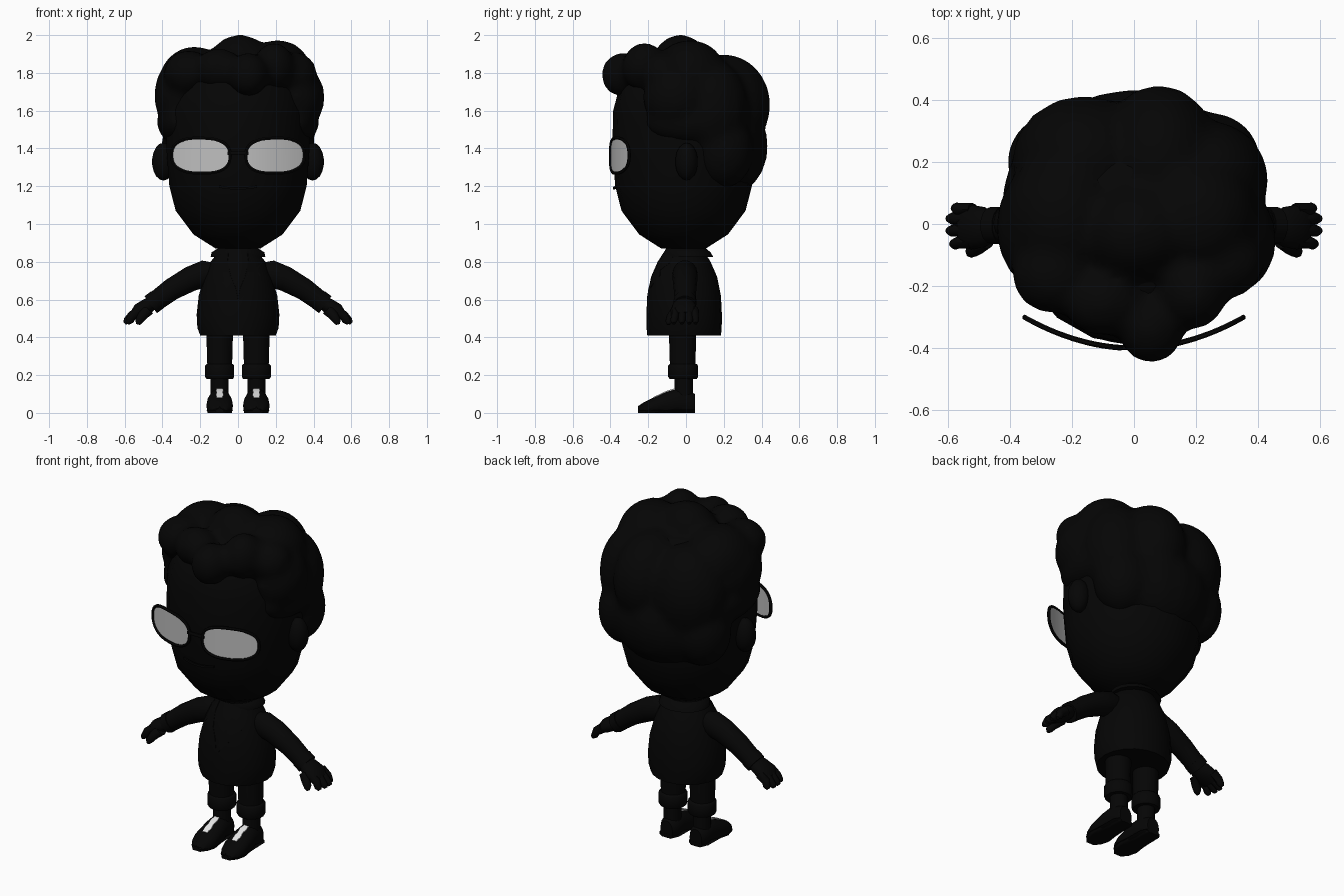
import bpy, bmesh, math
from mathutils import Vector

if "Cube" in bpy.data.objects:
    bpy.data.objects.remove(bpy.data.objects["Cube"])


def material(name, value):
    m = bpy.data.materials.new(name)
    m.use_nodes = True
    col = (value, value, value, 1)
    m.diffuse_color = col
    m.node_tree.nodes["Principled BSDF"].inputs["Base Color"].default_value = col
    return m


BLACK = material("black", 0.0015)
LENS = material("lens_grey", 0.52)
WHITE = material("lace_white", 0.8)
X, Y, Z = Vector((1, 0, 0)), Vector((0, 1, 0)), Vector((0, 0, 1))


def finish(name, bm, mat=BLACK, angle=50):
    bmesh.ops.recalc_face_normals(bm, faces=bm.faces)
    mesh = bpy.data.meshes.new(name)
    bm.to_mesh(mesh)
    bm.free()
    mesh.materials.append(mat)
    ob = bpy.data.objects.new(name, mesh)
    bpy.context.collection.objects.link(ob)
    bpy.ops.object.select_all(action="DESELECT")
    ob.select_set(True)
    bpy.context.view_layer.objects.active = ob
    bpy.ops.object.shade_smooth_by_angle(angle=math.radians(angle))
    return ob


def loft(name, path, side=Y, n=14, straight=None, closed=False):
    """Skin elliptical rings (x, y, z, radius along side, other radius)."""
    bm = bmesh.new()
    pts = [Vector(p[:3]) for p in path]
    rings = []
    for i, p in enumerate(path):
        if closed:
            t = pts[(i + 1) % len(pts)] - pts[i - 1]
        else:
            t = pts[min(i + 1, len(pts) - 1)] - pts[max(i - 1, 0)]
        u = straight or side.cross(t).normalized()
        rings.append([bm.verts.new(pts[i] + side * p[3] * math.cos(a) + u * p[4] * math.sin(a))
                      for a in (2 * math.pi * k / n for k in range(n))])
    pairs = list(zip(rings, rings[1:]))
    if closed:
        pairs.append((rings[-1], rings[0]))
    for a, b in pairs:
        for k in range(n):
            bm.faces.new((a[k], a[(k + 1) % n], b[(k + 1) % n], b[k]))
    if not closed:
        bm.faces.new(rings[0])
        bm.faces.new(rings[-1])
    return finish(name, bm)


def blobs(name, items, seg=16):
    """One mesh of several ellipsoids given as (centre, radii)."""
    bm = bmesh.new()
    for c, r in items:
        new = bmesh.ops.create_uvsphere(bm, u_segments=seg, v_segments=seg * 3 // 4, radius=1)
        for v in new["verts"]:
            v.co = Vector([c[i] + v.co[i] * r[i] for i in range(3)])
    return finish(name, bm, angle=80)


def plate(name, points, mat, thick):
    """Strip of paired points given a thin solid body."""
    bm = bmesh.new()
    rows = [[bm.verts.new(p) for p in pair] for pair in points]
    for a, b in zip(rows, rows[1:]):
        bm.faces.new((a[0], a[1], b[1], b[0]))
    bmesh.ops.recalc_face_normals(bm, faces=bm.faces)
    bmesh.ops.solidify(bm, geom=bm.faces[:], thickness=thick)
    return finish(name, bm, mat, 30)


def lerp(table, t, col):
    """Read a column of a table whose first column rises."""
    for a, b in zip(table, table[1:]):
        if a[0] <= t <= b[0]:
            return a[col] + (b[col] - a[col]) * (t - a[0]) / (b[0] - a[0])


# Head
HEAD = [(.87, .12), (.945, .24), (1.07, .335), (1.2, .369), (1.4, .385),
        (1.6, .38), (1.75, .34), (1.87, .2)]
loft("head", [(0, -.013, z, r * .98, r) for z, r in HEAD], n=18, straight=X)

# Hair: clumps melted into one lumpy mass
hair = [
    # crown
    ((.01, -.03, 1.79), (.19, .17, .213)),
    ((.21, .02, 1.78), (.19, .2, .195)),
    ((-.23, .02, 1.75), (.19, .22, .19)),
    # temples
    ((-.3, -.01, 1.68), (.145, .2, .2)),
    ((.31, -.05, 1.67), (.15, .18, .18)),
    # back of the head
    ((.08, .2, 1.63), (.2, .25, .27)),
    ((-.16, .2, 1.6), (.235, .215, .28)),
    ((.24, .14, 1.6), (.195, .195, .27)),
    ((0, .2, 1.41), (.32, .235, .27)),
    # fringe
    ((.055, -.335, 1.79), (.107, .115, .117)),
    ((-.1, -.25, 1.82), (.13, .11, .11)),
    ((.19, -.22, 1.83), (.11, .12, .13)),
    ((-.26, -.16, 1.8), (.135, .13, .12)),
    ((.3, -.12, 1.79), (.12, .12, .12)),
]
for s in (1, -1):
    hair += [((s * .31, .03, 1.54), (.12, .25, .12)), ((s * .25, .2, 1.39), (.16, .16, .2))]
mass = blobs("hair", hair)
melt = mass.modifiers.new("melt", "REMESH")
melt.mode, melt.voxel_size, melt.use_smooth_shade = "VOXEL", .025, True
relax = mass.modifiers.new("relax", "SMOOTH")
relax.factor, relax.iterations = .5, 4

# Jacket body, and a helper giving its front surface
TORSO = [(.41, .2, .195), (.45, .215, .199), (.52, .219, .2), (.62, .208, .195),
         (.72, .18, .175), (.8, .145, .14), (.87, .09, .095)]
loft("jacket", [(0, -.01, z, ry, rx) for z, rx, ry in TORSO], n=20, straight=X)


def front(x, z):
    rx, ry = lerp(TORSO, z, 1), lerp(TORSO, z, 2)
    return (x, -.012 - ry * math.sqrt(max(0, 1 - (x / rx) ** 2)), z)


loft("collar", [(0, .015, .825, .13, .145), (0, .008, .85, .122, .14), (0, 0, .875, .1, .1)],
     n=20, straight=X)


def lens_point(s, a, grow=0):
    c, d = math.cos(a), math.sin(a)
    x = .197 + (.15 + grow) * math.copysign(abs(c) ** .78, c)
    z = 1.362 + (.088 + grow) * math.copysign(abs(d) ** .78, d) + .015 * (x - .197)
    return (s * x, -.4 + .8 * x * x, z)


SHOE = [(-.255, .035, .025), (-.22, .058, .056), (-.17, .082, .07), (-.1, .115, .068),
        (-.04, .132, .06), (.02, .115, .056), (.047, .1, .04)]

for s, tag in ((1, "left"), (-1, "right")):
    # Ear
    blobs("ear_" + tag, [((s * .395, .003, 1.33), (.06, .06, .1))], 12)

    # Curved lens and its rim
    steps = [.06 + (math.pi - .12) * k / 16 for k in range(17)]
    plate("lens_" + tag, [(lens_point(s, a), lens_point(s, -a)) for a in steps], LENS, .004)
    loft("rim_" + tag, [lens_point(s, 2 * math.pi * k / 32, .005) + (.009, .009)
                        for k in range(32)], n=6, closed=True)

    # Lapel
    lapel = [((.05, .86), (.1, .845)), ((.055, .81), (.125, .79)), ((.045, .75), (.1, .755)),
             ((.04, .73), (.12, .73)), ((.012, .66), (.07, .67)), ((0, .6), (.012, .6))]
    plate("lapel_" + tag, [[front(s * x, z) for x, z in pair] for pair in lapel], BLACK, .006)

    # Sleeve, cuff and hand
    loft("sleeve_" + tag, [(s * x, -.005, z, a, b) for x, z, a, b in
                           [(.11, .75, .05, .045), (.17, .738, .066, .073), (.25, .71, .066, .068),
                            (.35, .655, .06, .06), (.44, .588, .055, .054)]])
    loft("cuff_" + tag, [(s * x, -.005, z, .06, .057) for x, z in ((.425, .6), (.462, .573))])
    loft("palm_" + tag, [(s * x, -.01, z, a, b) for x, z, a, b in
                         [(.44, .592, .04, .035), (.48, .565, .064, .042),
                          (.525, .54, .072, .04), (.555, .515, .064, .024)]])
    for i, y in enumerate((-.058, -.02, .016, .046)):
        tip = (.588, .6, .6, .583)[i]
        loft(f"finger_{i + 1}_{tag}", [(s * .52, y, .543, .022, .028), (s * .562, y, .513, .021, .025),
                                       (s * (tip - .012), y * 1.1, .488, .019, .02),
                                       (s * tip, y * 1.1, .474, .01, .01)], n=8)
    loft("thumb_" + tag, [(s * .475, -.05, .55, .03, .035), (s * .505, -.078, .515, .025, .026),
                          (s * .525, -.088, .485, .021, .021), (s * .53, -.092, .468, .01, .01)], n=8)

    # Trouser leg, rolled cuff and ankle
    cx = s * .097
    loft("trouser_leg_" + tag, [(cx, -.018, z, r, r) for z, r in
                                ((.2, .065), (.3, .069), (.46, .073))], straight=X)
    loft("trouser_cuff_" + tag, [(cx, -.015, z, r, r) for z, r in
                                 ((.18, .072), (.19, .079), (.25, .079), (.26, .07))], straight=X)
    loft("ankle_" + tag, [(cx, -.013, z, .049, .049) for z in (.08, .21)], straight=X)

    # Shoe and flat sole
    shoe = loft("shoe_" + tag, [(cx, y, h / 2 - .004, w, h / 2 + .004) for y, h, w in SHOE],
                side=X, n=16, straight=Z)
    for v in shoe.data.vertices:
        if v.co.z < .035:
            v.co.z = max(0, v.co.z - .02)
    loft("sole_" + tag, [(cx, y, .012, w, .012) for y, w in
                         ((.048, .045), (.02, .064), (-.08, .066), (-.17, .072),
                          (-.225, .055), (-.255, .022))], side=X, n=8)

    # Lace panel with stepped edges
    laces = []
    for k in range(10):
        w = .02 if k // 2 % 2 else .016
        y = -.058 - .013 * k
        laces.append([(cx + d * w, y, lerp(SHOE, y, 1) + .003) for d in (-1, 1)])
    plate("laces_" + tag, laces, WHITE, .008)

# Glasses bridge and mouth
loft("glasses_bridge", [(x, -.398, 1.375, .008, .01) for x in (-.055, 0, .055)], n=6)
plate("mouth", [[(x, -.015 - math.sqrt(.372 ** 2 - x * x), 1.182 + x * x + h) for h in (0, .012)]
                for x in (k * .025 for k in range(-4, 5))], BLACK, .009)
